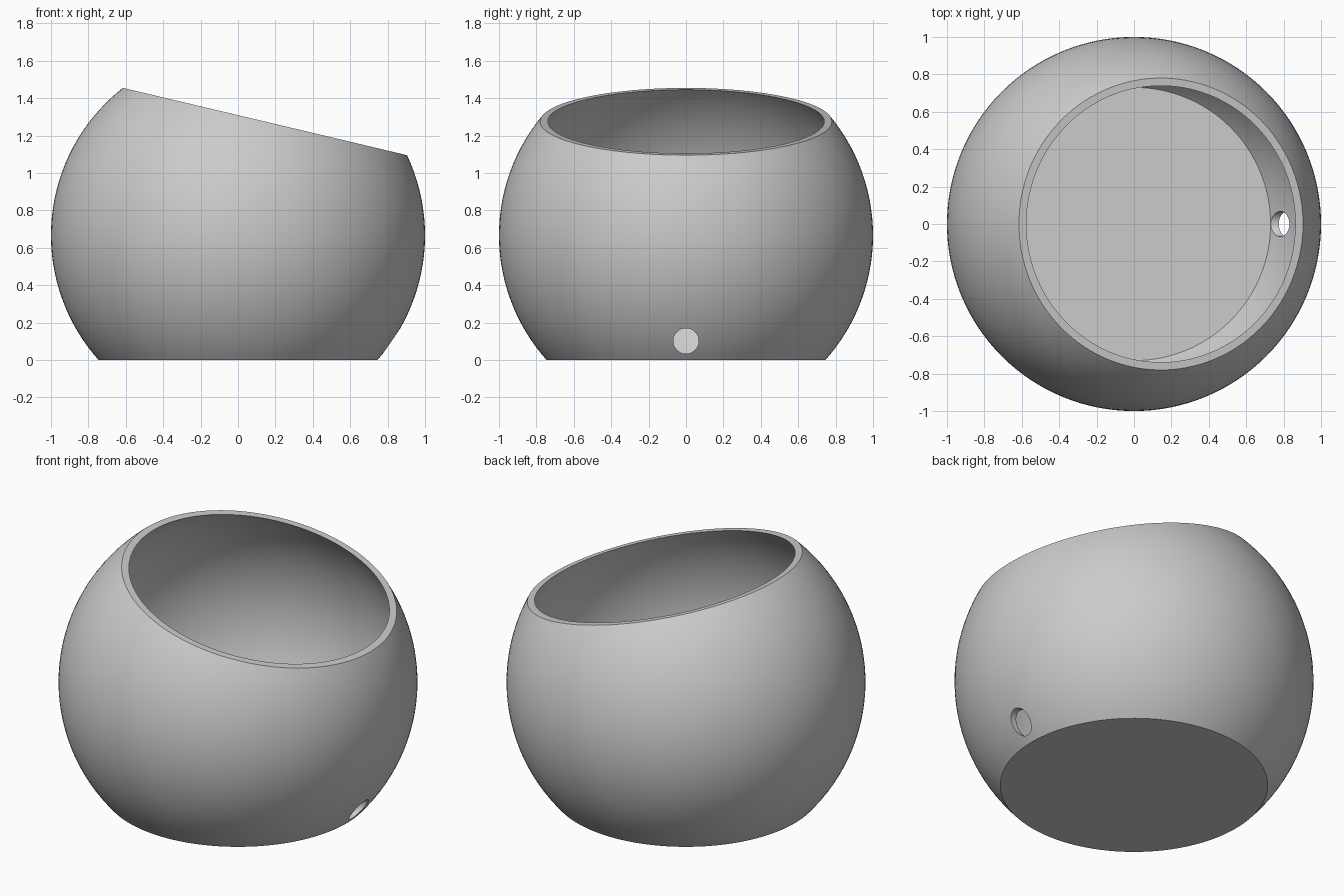
import bpy, bmesh, math
from mathutils import Matrix, Vector

cube = bpy.data.objects.get("Cube")
if cube:
    bpy.data.objects.remove(cube, do_unlink=True)

CENTRE_Z = 0.667
OUTER_R, INNER_R = 1.0, 0.968
FLOOR_Z = 0.032
RIM_LOW, RIM_HIGH = Vector((0.905, 0, 1.095)), Vector((-0.615, 0, 1.455))

grey = bpy.data.materials.new("light_grey")
grey.use_nodes = True
grey.diffuse_color = (0.6, 0.6, 0.6, 1)
grey.node_tree.nodes["Principled BSDF"].inputs["Base Color"].default_value = (0.6, 0.6, 0.6, 1)


def make_object(name, bm):
    mesh = bpy.data.meshes.new(name)
    bm.to_mesh(mesh)
    bm.free()
    mesh.materials.append(grey)
    obj = bpy.data.objects.new(name, mesh)
    bpy.context.collection.objects.link(obj)
    return obj


def flat_bottomed_sphere(radius, bottom):
    """Sphere sliced flat at the given height and capped there."""
    bm = bmesh.new()
    bmesh.ops.create_uvsphere(bm, u_segments=128, v_segments=64, radius=radius,
                              matrix=Matrix.Translation((0, 0, CENTRE_Z)))
    cut = bmesh.ops.bisect_plane(bm, geom=bm.verts[:] + bm.edges[:] + bm.faces[:],
                                 plane_co=(0, 0, bottom), plane_no=(0, 0, 1), clear_inner=True)
    rim = [e for e in cut["geom_cut"] if isinstance(e, bmesh.types.BMEdge)]
    bmesh.ops.contextual_create(bm, geom=rim)
    bmesh.ops.recalc_face_normals(bm, faces=bm.faces)
    return bm


# Bowl body and the hollow inside it
bowl = make_object("bowl", flat_bottomed_sphere(OUTER_R, 0))
hollow = make_object("hollow_cutter", flat_bottomed_sphere(INNER_R, FLOOR_Z))

# Slanted block that slices the mouth open
slope = RIM_LOW - RIM_HIGH
tilt = Matrix.Rotation(math.atan2(-slope.z, slope.x), 4, 'Y')
bm = bmesh.new()
bmesh.ops.create_cube(bm, size=4, matrix=Matrix.Translation((RIM_LOW + RIM_HIGH) / 2)
                      @ tilt @ Matrix.Translation((0, 0, 2)))
mouth = make_object("mouth_cutter", bm)

# Round drain hole through the wall, just above the floor
bm = bmesh.new()
bmesh.ops.create_cone(bm, cap_ends=True, segments=48, radius1=0.068, radius2=0.068, depth=0.6,
                      matrix=Matrix.Translation((0.9, 0, 0.102)) @ Matrix.Rotation(math.pi / 2, 4, 'Y'))
drain = make_object("drain_cutter", bm)

# Cut everything out of the body
bpy.ops.object.select_all(action='DESELECT')
bpy.context.view_layer.objects.active = bowl
bowl.select_set(True)
for cutter in (hollow, mouth, drain):
    cutter.hide_render = True
    mod = bowl.modifiers.new(cutter.name, 'BOOLEAN')
    mod.operation = 'DIFFERENCE'
    mod.solver = 'EXACT'
    mod.object = cutter
    bpy.ops.object.modifier_apply(modifier=mod.name)
    bpy.data.objects.remove(cutter, do_unlink=True)

bpy.ops.object.shade_smooth_by_angle(angle=math.radians(25))
